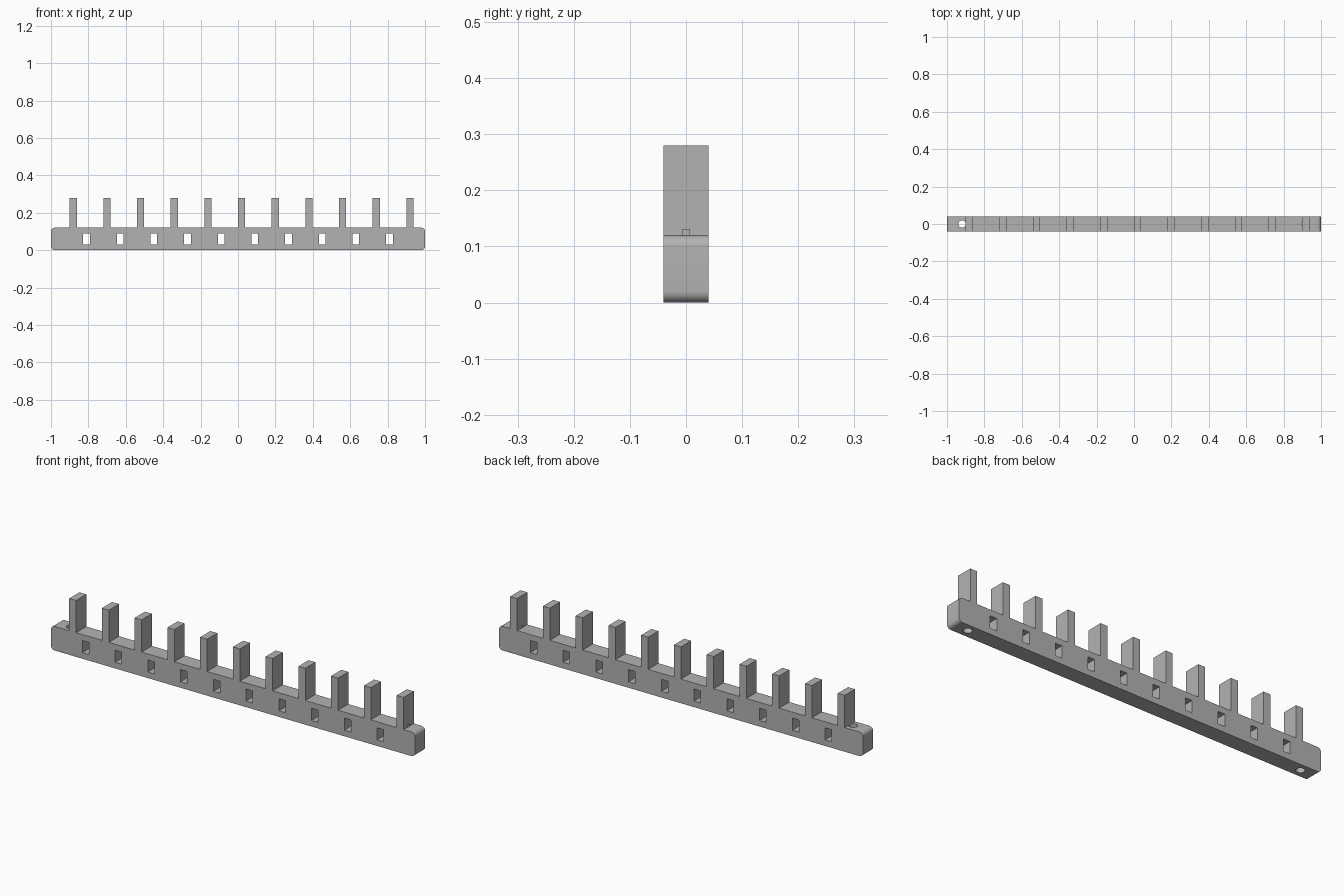
import bpy
import bmesh
from math import sin, cos, pi, radians
from mathutils import Matrix

cube = bpy.data.objects.get("Cube")
if cube:
    bpy.data.objects.remove(cube, do_unlink=True)

DEPTH = 0.08
BAR_H, PEG_TOP = 0.12, 0.28
PEG_W, PITCH, PEG_SHIFT = 0.038, 0.18, 0.019
ROUND = 0.02
HOLE_R, HOLE_X = 0.02, 0.919

grey = bpy.data.materials.new("plain grey")
grey.use_nodes = True
colour = (0.45, 0.45, 0.45, 1)
grey.diffuse_color = colour
grey.node_tree.nodes["Principled BSDF"].inputs["Base Color"].default_value = colour


def add_object(name, bm):
    bmesh.ops.recalc_face_normals(bm, faces=bm.faces)
    mesh = bpy.data.meshes.new(name)
    bm.to_mesh(mesh)
    bm.free()
    mesh.materials.append(grey)
    obj = bpy.data.objects.new(name, mesh)
    bpy.context.collection.objects.link(obj)
    return obj


def corner(x, z, start, steps=8):
    """Quarter round about a centre, counter-clockwise."""
    angles = [start + pi / 2 * i / steps for i in range(steps + 1)]
    return [(x + ROUND * cos(a), z + ROUND * sin(a)) for a in angles]


# Rack outline: rounded bar with a row of square-cut pegs along its top
cx = 1 - ROUND
outline = corner(-cx, ROUND, pi) + corner(cx, ROUND, 1.5 * pi)
outline += corner(cx, BAR_H - ROUND, 0)
for k in range(5, -6, -1):
    x = PEG_SHIFT + PITCH * k
    r, l = x + PEG_W / 2, x - PEG_W / 2
    outline += [(r, BAR_H), (r, PEG_TOP), (l, PEG_TOP), (l, BAR_H)]
outline += corner(-cx, BAR_H - ROUND, pi / 2)

bm = bmesh.new()
face = bm.faces.new([bm.verts.new((x, -DEPTH / 2, z)) for x, z in outline])
grown = bmesh.ops.extrude_face_region(bm, geom=[face])
bmesh.ops.translate(bm, vec=(0, DEPTH, 0),
                    verts=[v for v in grown["geom"] if isinstance(v, bmesh.types.BMVert)])
rack = add_object("peg_rack", bm)

# Cutters: rectangular windows through the front, round screw holes at the ends
bm = bmesh.new()
for k in range(10):
    place = Matrix.Translation((PITCH * (k - 4.5), 0, 0.06))
    bmesh.ops.create_cube(bm, size=1, matrix=place @ Matrix.Diagonal((0.036, 0.2, 0.06, 1)))
for x in (-HOLE_X, HOLE_X):
    bmesh.ops.create_cone(bm, cap_ends=True, segments=32, radius1=HOLE_R, radius2=HOLE_R,
                          depth=BAR_H + 0.02, matrix=Matrix.Translation((x, 0, BAR_H / 2)))
cutter = add_object("hole_cutter", bm)
cutter.hide_render = True

cut = rack.modifiers.new("holes", "BOOLEAN")
cut.operation = "DIFFERENCE"
cut.solver = "EXACT"
cut.object = cutter

bpy.ops.object.select_all(action="DESELECT")
rack.select_set(True)
bpy.context.view_layer.objects.active = rack
bpy.ops.object.modifier_apply(modifier="holes")
bpy.data.objects.remove(cutter, do_unlink=True)
bpy.ops.object.shade_smooth_by_angle(angle=radians(30))
